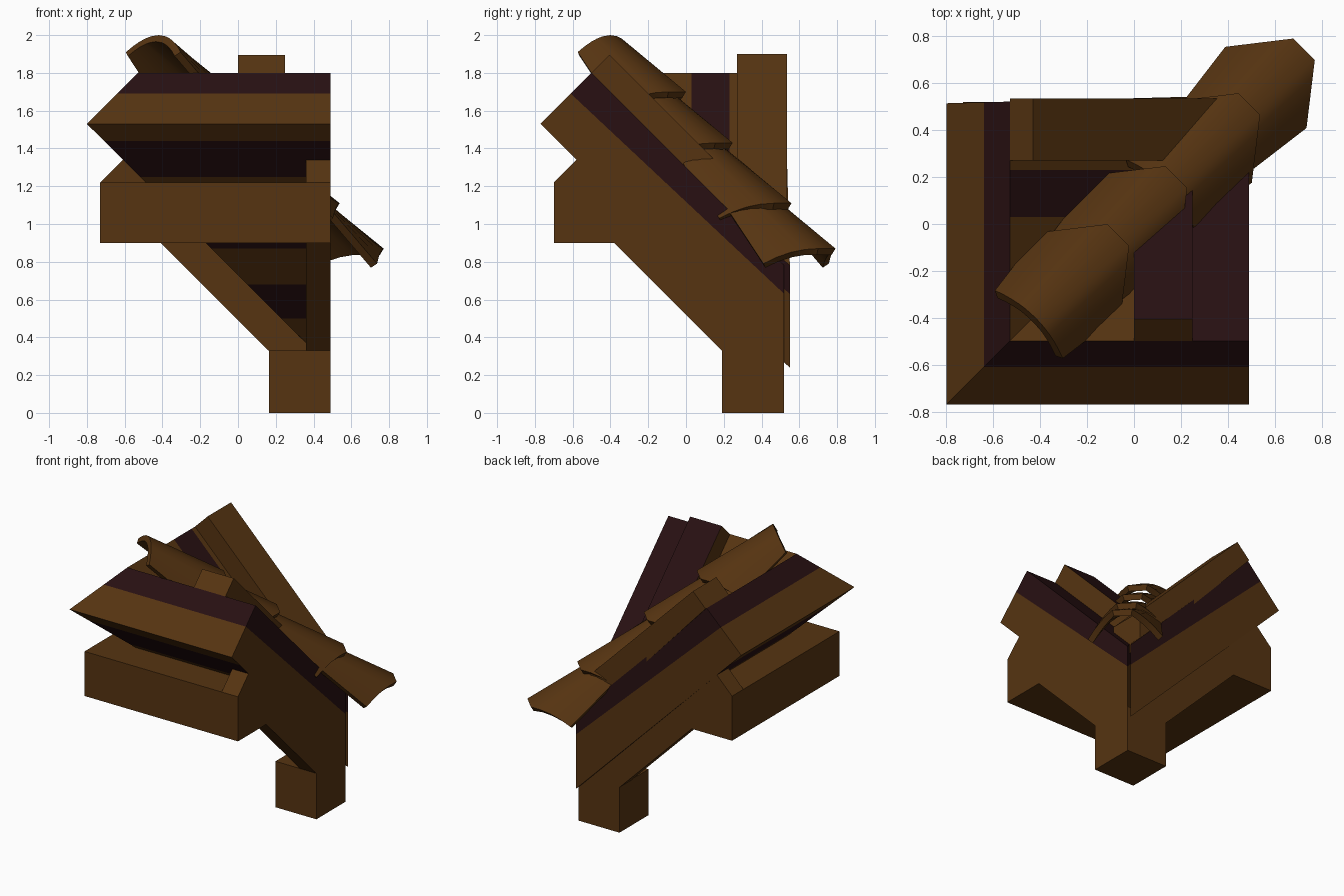
import bpy, bmesh, math
from mathutils import Vector

if "Cube" in bpy.data.objects:
    bpy.data.objects.remove(bpy.data.objects["Cube"])


def material(name, rgb):
    m = bpy.data.materials.new(name)
    m.diffuse_color = (*rgb, 1)
    m.use_nodes = True
    m.node_tree.nodes["Principled BSDF"].inputs["Base Color"].default_value = m.diffuse_color
    return m


BROWN = material("brown wood", (0.093, 0.034, 0.0056))
DARK = material("dark plum wood", (0.021, 0.0052, 0.006))
SHIFT = 0.03  # the valley runs along x = y - SHIFT


def finish(bm, name):
    bmesh.ops.remove_doubles(bm, verts=bm.verts[:], dist=0.0005)
    bmesh.ops.dissolve_degenerate(bm, edges=bm.edges[:], dist=0.0005)
    bmesh.ops.recalc_face_normals(bm, faces=bm.faces[:])
    me = bpy.data.meshes.new(name)
    bm.to_mesh(me)
    bm.free()
    me.materials.append(BROWN)
    me.materials.append(DARK)
    ob = bpy.data.objects.new(name, me)
    bpy.context.collection.objects.link(ob)
    return ob


def prism(name, profile, right, left=None, swap=False, dark_edges=(), dark_ends=False,
          cuts=(), rule=None, skew=False):
    """Extrude a (y, z) profile along x; left=None mitres it on the valley line.
    swap mirrors it across the valley."""
    bm = bmesh.new()
    a = [bm.verts.new((right, y, z)) for y, z in profile]
    b = [bm.verts.new((y - SHIFT if left is None else left, y, z)) for y, z in profile]
    n = len(profile)
    for i in range(n):
        j = (i + 1) % n
        bm.faces.new((a[i], a[j], b[j], b[i])).material_index = int(i in dark_edges)
    for ring in (a, b):
        bm.faces.new(ring).material_index = int(dark_ends)
    for x in cuts:
        bmesh.ops.bisect_plane(bm, geom=bm.verts[:] + bm.edges[:] + bm.faces[:],
                               plane_co=(x, 0, 0), plane_no=(1, 0, 0))
    bm.normal_update()
    bmesh.ops.recalc_face_normals(bm, faces=bm.faces[:])
    if rule:
        for f in bm.faces:
            if f.normal.y > 0.5 and f.normal.z > 0.5:
                f.material_index = int(rule(f.calc_center_median().x))
    if swap:
        for v in bm.verts:
            x, y, z = v.co
            v.co = (y - SHIFT, x + SHIFT, z)
            if skew and v.co.y > 0.5:
                v.co.y = 0.515 + 0.027 * (v.co.x + 0.8)
    return finish(bm, name)


# Underside of the roof, split into alternating planks
breaks = [0.24, 0.5, 0.68, 0.87, 1.06, 1.25, 1.44]
under = [(0.76 - z, z) for z in breaks]
lower = [(-0.77, 1.53), (-0.61, 1.69), (0.52, 0.63)] + under
upper = [(-0.61, 1.69), (-0.5, 1.8), (0.52, 0.78), (0.52, 0.63)]
rafter = [(-0.58, 1.34), (-0.7, 1.22), (0.19, 0.33), (0.43, 0.33)]
beam = [(-0.7, 0.9), (-0.7, 1.22), (-0.46, 1.22), (-0.38, 1.14), (-0.38, 0.9)]

for swap, side in ((False, "front"), (True, "left")):
    # Roof slope: brown base layer and dark covering layer
    prism(side + "_roof_base", lower, 0.49, swap=swap, dark_edges=(4, 6, 8), skew=swap)
    if swap:
        cuts, rule = (0.0, 0.2), lambda x: 0.0 < x < 0.2
    else:
        cuts, rule = (-0.03, 0.0, 0.225, 0.25), lambda x: -0.0 < x < 0.225 or x > 0.25
    prism(side + "_roof_cover", upper, 0.49, swap=swap, dark_edges=(0, 1, 2, 3),
          dark_ends=True, cuts=cuts, rule=rule, skew=swap)
    # Sloping support under the open end, and the wall beam
    prism(side + "_rafter", rafter, 0.49, 0.36, swap=swap)
    prism(side + "_wall_beam", beam, 0.49, swap=swap)

# Raised boards lying on the slopes
prism("front_raised_board", [(-0.5, 1.8), (-0.405, 1.895), (0.25, 1.24), (0.25, 1.0)],
      0.25, 0.0, rule=lambda x: True)
prism("left_raised_board", [(-0.5, 1.8), (-0.4, 1.9), (0.43, 1.07), (0.43, 0.8)],
      0.505, 0.24, swap=True)

# Corner post
prism("corner_post", [(0.19, 0), (0.52, 0), (0.52, 0.33), (0.19, 0.33)], 0.49, 0.165)


# Arched tiles overlapping down the valley
def valley_tile(name, d1, z1, length=0.5, slope=0.6):
    bm = bmesh.new()
    rows = []
    steps = (-1, -0.82, -0.63, -0.45, -0.27, 0, 0.27, 0.45, 0.63, 0.82, 1)
    for t in steps:
        u = max(0, (abs(t) - 0.27) / 0.73)
        sgn = math.copysign(1, t)
        s_end = 0.065 * t / 0.27 if u == 0 else sgn * (0.065 + 0.18 * u)
        front = (d1 - length - 0.04 * t * t, 0.205 * t, z1 + length * slope - 0.09 * t * t)
        back = (d1 - 0.23 * u, s_end, z1 - 0.08 * u ** 2)
        rows.append([bm.verts.new(Vector(((d + s) * 0.7071 - 0.01, (d - s) * 0.7071 + 0.01, z)))
                     for d, s, z in (front, back)])
    for p, q in zip(rows, rows[1:]):
        bm.faces.new((p[0], q[0], q[1], p[1]))
    ob = finish(bm, name)
    if ob.data.polygons[5].normal.z < 0:
        ob.data.flip_normals()
    m = ob.modifiers.new("thickness", 'SOLIDIFY')
    m.thickness = 0.04
    m.offset = -1
    bpy.ops.object.select_all(action='DESELECT')
    ob.select_set(True)
    bpy.context.view_layer.objects.active = ob
    bpy.ops.object.modifier_apply(modifier=m.name)
    bpy.ops.object.shade_smooth_by_angle(angle=math.radians(40))


for i, (d, z) in enumerate(((-0.08, 1.70), (0.27, 1.43), (0.71, 1.11), (1.04, 0.87))):
    valley_tile("valley_tile_%d" % (i + 1), d, z)
